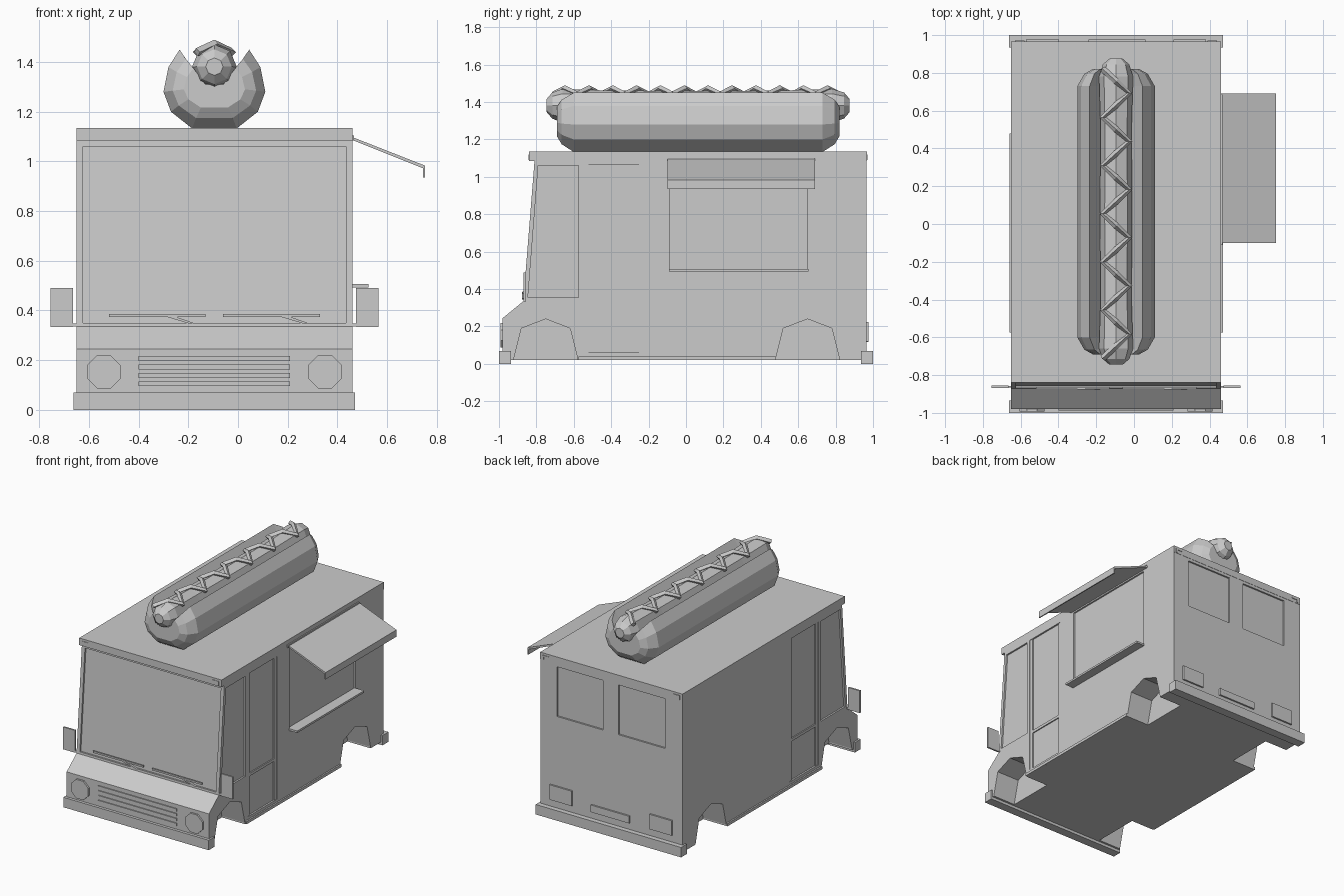
import bpy, bmesh, math
from mathutils import Vector

old = bpy.data.objects.get("Cube")
if old:
    bpy.data.objects.remove(old, do_unlink=True)

grey = bpy.data.materials.new("light_grey")
grey.use_nodes = True
COLOUR = (0.6, 0.6, 0.6, 1)
grey.diffuse_color = COLOUR
grey.node_tree.nodes["Principled BSDF"].inputs["Base Color"].default_value = COLOUR

CX, HALF = -0.095, 0.555          # body centre line and half width
LEFT, RIGHT = CX + HALF, CX - HALF


def finish(name, bm):
    bmesh.ops.recalc_face_normals(bm, faces=bm.faces)
    me = bpy.data.meshes.new(name)
    bm.to_mesh(me)
    bm.free()
    me.materials.append(grey)
    ob = bpy.data.objects.new(name, me)
    bpy.context.collection.objects.link(ob)
    return ob


def loft(name, rings, closed=False):
    """Skin a list of equal-length point rings; cap both ends unless closed."""
    bm = bmesh.new()
    vs = [[bm.verts.new(p) for p in r] for r in rings]
    n = len(vs[0])
    for a, b in zip(vs, vs[1:]):
        for i in range(n):
            j = (i + 1) % n
            bm.faces.new((a[i], a[j], b[j], b[i]))
    bm.faces.new(vs[0])
    bm.faces.new(vs[-1])
    return finish(name, bm)


def prism_x(name, yz, x0, x1):
    return loft(name, [[(x, y, z) for y, z in yz] for x in (x0, x1)])


def prism_y(name, xz, y0, y1):
    return loft(name, [[(x, y, z) for x, z in xz] for y in (y0, y1)])


def box(name, x0, x1, y0, y1, z0, z1):
    return prism_x(name, [(y0, z0), (y1, z0), (y1, z1), (y0, z1)], x0, x1)


def carve(target, cutter):
    mod = target.modifiers.new("cut", 'BOOLEAN')
    mod.operation = 'DIFFERENCE'
    mod.solver = 'EXACT'
    mod.object = cutter
    cutter.hide_render = True
    bpy.context.view_layer.objects.active = target
    bpy.ops.object.modifier_apply(modifier=mod.name)
    bpy.data.objects.remove(cutter, do_unlink=True)


def side_span(side, lo, hi):
    """x range from lo to hi outward of the body wall on one side."""
    wall = CX + side * HALF
    return wall + side * lo, wall + side * hi


def glass_y(z):
    return -0.87 + 0.08 * (z - 0.335)


# Van body with sloping hood and windscreen
body = prism_x("van_body", [(-0.98, 0.02), (0.965, 0.02), (0.965, 1.1), (glass_y(1.1), 1.1),
                            (-0.87, 0.335), (-0.98, 0.245)], RIGHT, LEFT)

# Wheel arches, side windows and doors, cut on both sides
arch = [(-0.17, -0.1), (-0.17, 0.03), (-0.13, 0.19), (0, 0.24), (0.13, 0.19), (0.17, 0.03), (0.17, -0.1)]
for side in (1, -1):
    for wy in (-0.75, 0.65):
        carve(body, prism_x("arch_cut", [(wy + y, z) for y, z in arch], *side_span(side, -0.18, 0.1)))
    lo, hi = side_span(side, -0.012, 0.1)
    carve(body, prism_x("window_cut", [(-0.845, 0.355), (-0.575, 0.355), (-0.575, 1.06), (-0.79, 1.06)], lo, hi))
    carve(body, box("door_cut", lo, hi, -0.545, -0.225, 0.06, 1.065))
    # Door frame pieces standing in the recess
    a, b = side_span(side, -0.02, -0.004)
    for y in (-0.545, -0.25):
        box("door_frame_post", a, b, y, y + 0.025, 0.06, 1.065)
    box("door_frame_rail", a, b, -0.52, -0.25, 0.335, 0.355)
    # Skirt strip between the wheels
    box("side_skirt", *side_span(side, -0.01, 0.01), -0.575, 0.48, 0.02, 0.04)

# Windscreen recess
carve(body, prism_x("windscreen_cut", [(-0.95, 0.35), (glass_y(0.35) + 0.012, 0.35),
                                       (glass_y(1.06) + 0.012, 1.06), (-0.95, 1.06)], -0.625, 0.435))

# Rear windows
for x in (-0.51, -0.03 - 0.0):
    carve(body, box("rear_window_cut", x, x + 0.36, 0.953, 1.05, 0.715, 1.065))

# Serving hatch with sill
carve(body, box("hatch_cut", LEFT - 0.012, LEFT + 0.1, -0.085, 0.65, 0.505, 1.075))
box("serving_sill", LEFT - 0.01, 0.525, -0.09, 0.655, 0.493, 0.507)

# Awning with hanging flap
prism_y("awning", [(0.455, 1.088), (0.745, 0.972), (0.745, 0.935), (0.753, 0.935), (0.753, 0.983),
                   (0.455, 1.1)], -0.1, 0.69)
box("awning_hinge", LEFT - 0.005, LEFT + 0.008, -0.11, 0.685, 1.085, 1.105)

# Roof slab and bumpers
box("roof", RIGHT, LEFT, -0.84, 0.967, 1.085, 1.135)
for name, y in (("front_bumper", -1.0), ("rear_bumper", 0.935)):
    box(name, RIGHT - 0.012, LEFT + 0.012, y, y + 0.065, 0, 0.07)

# Roof corner marker clips
for side in (1, -1):
    x = CX + side * 0.51
    for y in (-0.843, 0.964):
        box("corner_clip", x - 0.025, x + 0.025, y, y + 0.007, 1.11, 1.12)
        box("corner_clip_end", x + side * 0.015, x + side * 0.025, y, y + 0.007, 1.09, 1.11)

# Headlights
for side in (1, -1):
    ring = [(CX + side * 0.445 + 0.072 * math.cos((k + 0.5) * math.pi / 4),
             0.153 + 0.072 * math.sin((k + 0.5) * math.pi / 4)) for k in range(8)]
    prism_y("headlight", ring, -0.993, -0.97)
    # Tail lights
    box("tail_light", CX + side * 0.39 - 0.087, CX + side * 0.39 + 0.087, 0.96, 0.977, 0.12, 0.225)
    # Wing mirrors and brackets
    xs = side_span(side, 0.015, 0.105)
    box("wing_mirror", *xs, -0.868, -0.856, 0.333, 0.49)
    box("mirror_bracket", *side_span(side, -0.02, 0.02), -0.866, -0.858, 0.335, 0.347)

# Grille bars and rear number plate
for k in range(4):
    z = 0.095 + k * 0.034
    box("grille_bar", -0.4, 0.21, -0.987, -0.97, z, z + 0.019)
box("rear_plate", -0.24, 0.06, 0.96, 0.977, 0.118, 0.168)

# Wipers
for x in (-0.52, -0.06):
    box("wiper_blade", x, x + 0.39, -0.874, -0.864, 0.374, 0.386)
    prism_y("wiper_arm", [(x + 0.22, 0.378), (x + 0.33, 0.345), (x + 0.34, 0.35), (x + 0.24, 0.385)],
            -0.876, -0.862)

# Bun: split-top section lofted along the roof, tapered at both ends
half = [(0.14, 1.45), (0.185, 1.38), (0.205, 1.28), (0.175, 1.2), (0.09, 1.133)]
section = half + [(-x, z) for x, z in reversed(half)] + [(-0.06, 1.32), (0.06, 1.32)]
bun_rings = []
for y, sx, sz in ((-0.69, 0.6, 0.5), (-0.665, 0.82, 0.75), (-0.6, 1, 1),
                  (0.73, 1, 1), (0.795, 0.82, 0.75), (0.82, 0.6, 0.5)):
    bun_rings.append([(CX + x * sx, y, 1.3 + (z - 1.3) * sz) for x, z in section])
bun_top = 1.45
loft("bun", bun_rings)

# Sausage: eight-sided, rounded ends
sausage_rings = []
for y, r in ((-0.745, 0.035), (-0.715, 0.07), (-0.66, 0.09), (-0.4, 0.082), (0.06, 0.085),
             (0.5, 0.082), (0.78, 0.09), (0.845, 0.07), (0.875, 0.035)):
    lift = 0.008 * abs(y - 0.06)
    sausage_rings.append([(CX + r * math.cos(k * math.pi / 4), y,
                           1.375 + lift + r * math.sin(k * math.pi / 4)) for k in range(8)])
loft("sausage", sausage_rings)

# Sauce zigzag over the sausage, swept as a bevelled curve
path = []
turns = 12
for k in range(turns * 2 + 1):
    y = 0.82 - k * 1.53 / (turns * 2)
    x = -0.07 * (1 if k % 4 == 0 else -1) if k % 2 == 0 else 0
    path.append((CX + x, y, 1.473 if k % 2 else 1.44))
curve = bpy.data.curves.new("sauce", 'CURVE')
curve.dimensions = '3D'
curve.bevel_depth = 0.017
curve.bevel_resolution = 0
curve.use_fill_caps = True
spline = curve.splines.new('POLY')
spline.points.add(len(path) - 1)
for pt, co in zip(spline.points, path):
    pt.co = (*co, 1)
spline.use_smooth = False
curve.materials.append(grey)
sauce = bpy.data.objects.new("sauce", curve)
bpy.context.collection.objects.link(sauce)
